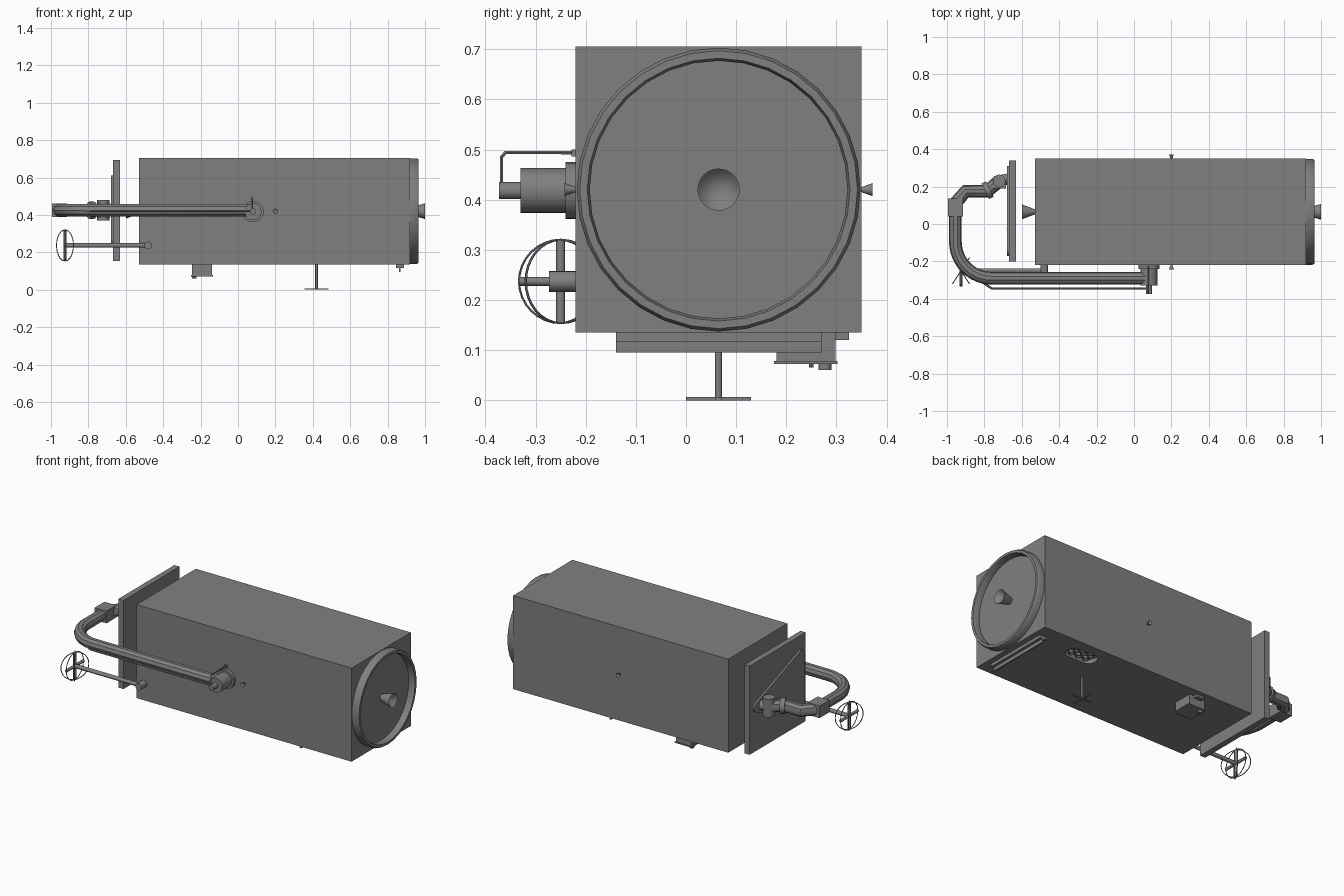
import bpy, bmesh, math
from mathutils import Vector, Matrix

if "Cube" in bpy.data.objects:
    bpy.data.objects.remove(bpy.data.objects["Cube"])

grey = bpy.data.materials.new("mid grey")
grey.diffuse_color = (0.216, 0.216, 0.22, 1)
grey.use_nodes = True
grey.node_tree.nodes["Principled BSDF"].inputs["Base Color"].default_value = grey.diffuse_color


def finish(name, bm, smooth=True):
    bmesh.ops.recalc_face_normals(bm, faces=bm.faces)
    me = bpy.data.meshes.new(name)
    bm.to_mesh(me)
    bm.free()
    me.materials.append(grey)
    ob = bpy.data.objects.new(name, me)
    bpy.context.collection.objects.link(ob)
    if smooth:
        bpy.ops.object.select_all(action='DESELECT')
        ob.select_set(True)
        bpy.context.view_layer.objects.active = ob
        bpy.ops.object.shade_smooth_by_angle(angle=math.radians(35))
    return ob


def box(name, x, y, z):
    """Box from three (low, high) ranges."""
    bm = bmesh.new()
    c = [(a + b) / 2 for a, b in (x, y, z)]
    s = [b - a for a, b in (x, y, z)]
    bmesh.ops.create_cube(bm, size=1, matrix=Matrix.Translation(c) @ Matrix.Diagonal((*s, 1)))
    return finish(name, bm, False)


def lathe(name, origin, axis, profile, n=24):
    """Turn (distance, radius) points around an axis; zero radius closes an end."""
    bm = bmesh.new()
    rot = Vector(axis).to_track_quat('Z', 'Y')
    o = Vector(origin)
    rings = []
    for d, r in profile:
        m = n if r > 0 else 1
        rings.append([bm.verts.new(o + rot @ Vector((r * math.cos(2 * math.pi * i / n),
                      r * math.sin(2 * math.pi * i / n), d))) for i in range(m)])
    for a, b in zip(rings, rings[1:]):
        for i in range(n):
            j = (i + 1) % n
            q = [a[i % len(a)], a[j % len(a)], b[j % len(b)], b[i % len(b)]]
            bm.faces.new(list(dict.fromkeys(q)))
    return finish(name, bm)


def rod(name, a, b, r, n=16):
    a, b = Vector(a), Vector(b)
    d = (b - a).length
    return lathe(name, a, b - a, [(0, 0), (0, r), (d, r), (d, 0)], n)


def pipe(name, pts, r, closed=False, res=3):
    cu = bpy.data.curves.new(name, 'CURVE')
    cu.dimensions = '3D'
    cu.bevel_depth = r
    cu.bevel_resolution = res
    cu.use_fill_caps = True
    sp = cu.splines.new('POLY')
    sp.points.add(len(pts) - 1)
    for p, q in zip(sp.points, pts):
        p.co = (*q, 1)
    sp.use_cyclic_u = closed
    tmp = bpy.data.objects.new(name, cu)
    bpy.context.collection.objects.link(tmp)
    bpy.context.view_layer.update()
    me = bpy.data.meshes.new_from_object(tmp.evaluated_get(bpy.context.evaluated_depsgraph_get()))
    bpy.data.objects.remove(tmp)
    bm = bmesh.new()
    bm.from_mesh(me)
    bpy.data.meshes.remove(me)
    for f in bm.faces:
        f.material_index = 0
    return finish(name, bm)


def prism(name, outline, offset):
    bm = bmesh.new()
    f = bm.faces.new([bm.verts.new(p) for p in outline])
    ext = bmesh.ops.extrude_face_region(bm, geom=[f])["geom"]
    bmesh.ops.translate(bm, vec=offset, verts=[v for v in ext if isinstance(v, bmesh.types.BMVert)])
    return finish(name, bm, False)


CY, CZ = 0.065, 0.42

# Main body with a slot recess underneath
body = box("body", (-0.53, 0.92), (-0.22, 0.35), (0.135, 0.705))
slot = []
for k in range(16):
    t = 2 * math.pi * (k + 0.5) / 16
    slot.append((0.57 + math.copysign(0.05, math.cos(t)) + 0.05 * math.cos(t), 0.237 + 0.05 * math.sin(t), 0.10))
cutter = prism("slot_cutter", slot, (0, 0, 0.06))
mod = body.modifiers.new("slot", 'BOOLEAN')
mod.object = cutter
mod.operation = 'DIFFERENCE'
bpy.context.view_layer.objects.active = body
bpy.ops.object.modifier_apply(modifier="slot")
bpy.data.objects.remove(cutter)
for i in range(3):
    for j in (-1, 1):
        lathe("recess_nozzle", (0.52 + 0.05 * i, 0.237 + 0.021 * j, 0.16), (0, 0, -1),
              [(0, 0.01), (0.02, 0.018), (0.02, 0.015), (0.004, 0)], 12)

# End ring with recessed dish
lathe("end_ring", (0.92, CY, CZ), (1, 0, 0),
      [(0, 0.283), (0.035, 0.283), (0.045, 0.277), (0.045, 0.262), (0.03, 0.257), (0.006, 0.257), (0.006, 0)], 32)

# Engine nozzles at both ends and on both sides
lathe("rear_nozzle", (0.925, CY, CZ), (1, 0, 0), [(0, 0.02), (0.075, 0.042), (0.072, 0.038), (0.012, 0)], 32)
lathe("forward_nozzle", (-0.53, CY, CZ), (-1, 0, 0), [(0, 0.014), (0.07, 0.04), (0.068, 0.036), (0.01, 0)], 24)
for y, s in ((0.35, 1), (-0.22, -1)):
    lathe("side_nozzle", (0.2, y, CZ), (0, s, 0), [(0, 0.005), (0.022, 0.013), (0.021, 0.011), (0.004, 0)], 16)

# Panel and its rounded triangular bracket
box("panel", (-0.667, -0.632), (-0.2, 0.34), (0.155, 0.695))
tri = []
for cy, cz, mid in ((0.28, 0.425, 0), (-0.14, 0.58, 125), (-0.14, 0.27, 235)):
    for k in range(-4, 5):
        t = math.radians(mid + k * 14)
        tri.append((-0.667, cy + 0.03 * math.cos(t), cz + 0.03 * math.sin(t)))
prism("panel_bracket", tri, (-0.012, 0, 0))

# Wrist joints behind the panel
Z = 0.425
rod("panel_pivot", (-0.675, 0.24, Z), (-0.72, 0.23, Z), 0.03)
rod("wrist_yaw_joint", (-0.72, 0.23, 0.37), (-0.72, 0.23, 0.48), 0.034, 20)
box("wrist_bracket", (-0.75, -0.685), (0.19, 0.235), (0.385, 0.465))
pipe("wrist_link", [(-0.72, 0.23, Z), (-0.785, 0.175, Z), (-0.9, 0.175, Z), (-0.955, 0.11, Z)], 0.036)
rod("wrist_collar", (-0.77, 0.187, Z), (-0.795, 0.175, Z), 0.046)
box("elbow_block", (-0.995, -0.915), (0.04, 0.135), (0.388, 0.462))

# Long curved arm
bend = [(-0.76 + 0.195 * math.cos(t), -0.095 + 0.195 * math.sin(t), Z)
        for t in (math.pi + math.pi / 2 * k / 12 for k in range(13))]
pipe("arm", [(-0.955, 0.06, Z)] + bend + [(0.08, -0.29, Z)], 0.034)

# Shoulder joint
rod("shoulder_flange", (0.08, -0.22, 0.418), (0.08, -0.24, 0.418), 0.057, 24)
rod("shoulder", (0.08, -0.24, 0.418), (0.08, -0.33, 0.418), 0.045, 24)
rod("shoulder_cap", (0.08, -0.33, 0.418), (0.08, -0.373, 0.418), 0.017)
pipe("shoulder_cable", [(0.075, -0.368, 0.42), (0.075, -0.368, 0.485), (0.075, -0.36, 0.494),
                        (0.075, -0.22, 0.494)], 0.004, res=1)
box("cable_clamp", (0.067, 0.083), (-0.228, -0.22), (0.486, 0.5))
pipe("arm_cable", [(0.08, -0.345, 0.42), (-0.76, -0.345, 0.42), (-0.88, -0.265, 0.42),
                   (-0.955, -0.17, 0.44)], 0.006, res=1)

# Lower boom with loop antenna
A = Vector((-0.925, -0.25, 0.237))
rod("boom_hinge", (-0.48, -0.22, 0.237), (-0.48, -0.273, 0.237), 0.021)
rod("boom", A, (-0.48, -0.25, 0.237), 0.012, 12)
rod("antenna_bar", A - Vector((0, 0, 0.083)), A + Vector((0, 0, 0.083)), 0.009, 12)
rod("antenna_bar", A - Vector((0, 0.083, 0)), A + Vector((0, 0.083, 0)), 0.009, 12)
for deg in (0, 33, -33):
    m = Matrix.Rotation(math.radians(deg), 3, 'Z')
    pipe("antenna_loop", [A + m @ Vector((0, 0.083 * math.cos(t), 0.083 * math.sin(t)))
                          for t in (2 * math.pi * k / 32 for k in range(32))], 0.0025, True, 1)

# Sensor box underneath
box("sensor_box", (-0.245, -0.14), (0.18, 0.298), (0.078, 0.135))
box("sensor_plate", (-0.25, -0.135), (0.175, 0.302), (0.072, 0.078))
box("sensor_step", (-0.22, -0.17), (0.298, 0.325), (0.12, 0.135))
rod("sensor_lens", (-0.234, 0.277, 0.072), (-0.234, 0.277, 0.06), 0.013)
rod("sensor_pin", (-0.234, 0.25, 0.072), (-0.234, 0.25, 0.065), 0.005, 10)

# Long strip antenna underneath
box("strip_base", (0.845, 0.887), (-0.14, 0.27), (0.116, 0.135))
box("strip_fin", (0.862, 0.87), (-0.14, 0.27), (0.095, 0.116))

# Mast with thin cross
rod("mast", (0.42, CY, 0.003), (0.42, CY, 0.135), 0.007, 12)
box("mast_cross_long", (0.355, 0.485), (CY - 0.006, CY + 0.006), (0, 0.006))
box("mast_cross_wide", (0.414, 0.426), (CY - 0.065, CY + 0.065), (0, 0.006))
